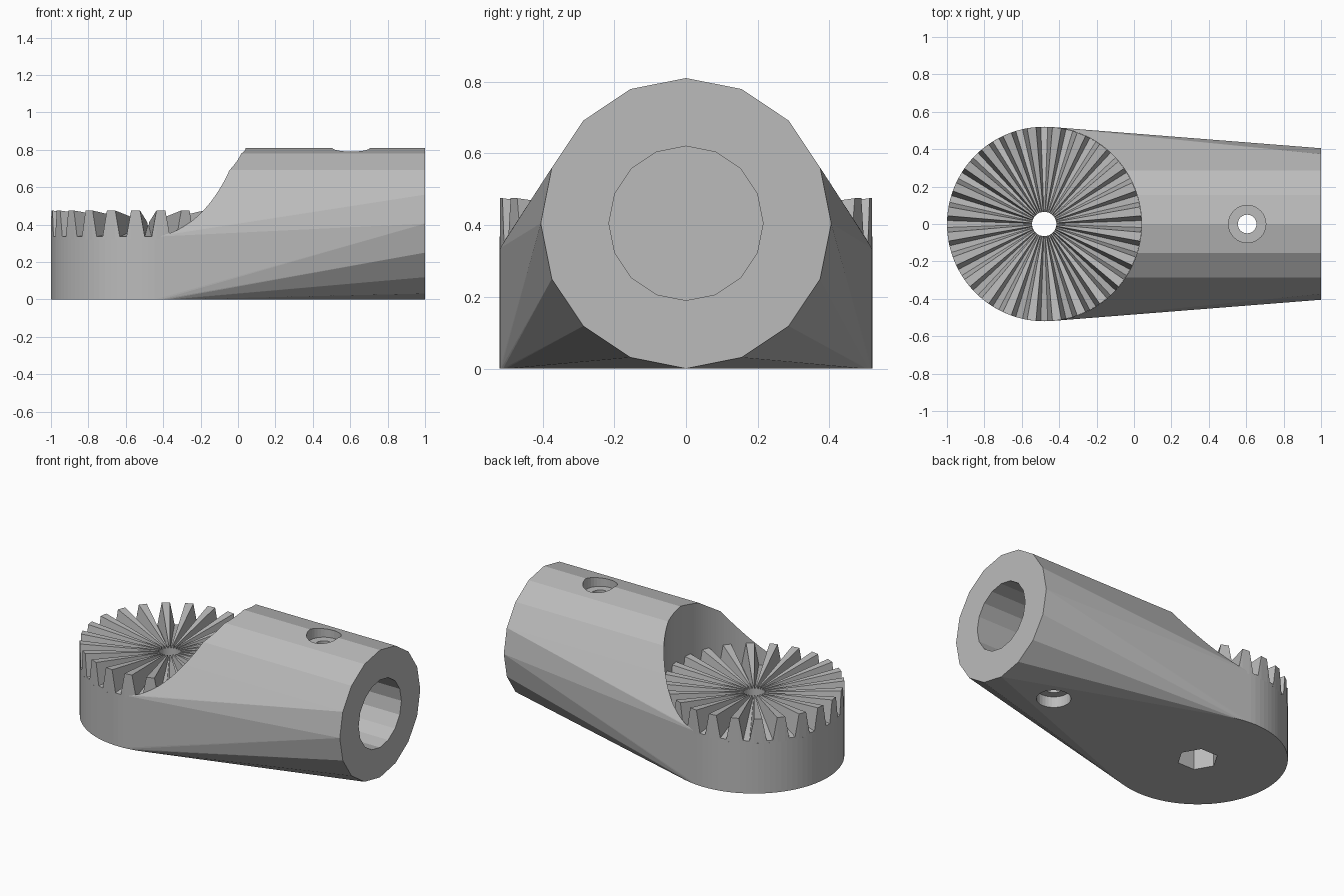
import bpy, bmesh, math
from mathutils import Matrix, Vector

if "Cube" in bpy.data.objects:
    bpy.data.objects.remove(bpy.data.objects["Cube"], do_unlink=True)

DISC_X, DISC_R = -0.48, 0.52      # pivot disc
TUBE_R, AXIS_Z = 0.405, 0.405     # socket tube, also the mating plane of the teeth
SEAT_Z, TOOTH_H = 0.32, 0.07
PIVOT_R, SCREW_X = 0.065, 0.605
TEETH = 24

grey = bpy.data.materials.new("plain_grey")
grey.use_nodes = True
colour = (0.5, 0.5, 0.5, 1)
grey.diffuse_color = colour
grey.node_tree.nodes["Principled BSDF"].inputs["Base Color"].default_value = colour


def make_object(name, bm):
    bmesh.ops.recalc_face_normals(bm, faces=bm.faces)
    mesh = bpy.data.meshes.new(name)
    bm.to_mesh(mesh)
    bm.free()
    mesh.materials.append(grey)
    obj = bpy.data.objects.new(name, mesh)
    bpy.context.scene.collection.objects.link(obj)
    return obj


def add_cylinder(bm, radius, start, end, sides, turn=0):
    """Add a closed cylinder between two points."""
    a, b = Vector(start), Vector(end)
    aim = (b - a).to_track_quat('Z', 'Y').to_matrix().to_4x4()
    spin = Matrix.Rotation(turn, 4, 'Z')
    bmesh.ops.create_cone(bm, cap_ends=True, segments=sides, radius1=radius, radius2=radius,
                          depth=(b - a).length,
                          matrix=Matrix.Translation((a + b) / 2) @ aim @ spin)


def cut(target, radius, start, end, sides, turn=0):
    """Subtract a cylinder from the target and discard the cutter."""
    bm = bmesh.new()
    add_cylinder(bm, radius, start, end, sides, turn)
    cutter = make_object("cutter", bm)
    cutter.hide_render = True
    mod = target.modifiers.new("cut", 'BOOLEAN')
    mod.operation, mod.solver, mod.object = 'DIFFERENCE', 'EXACT', cutter
    bpy.context.view_layer.objects.active = target
    bpy.ops.object.modifier_apply(modifier=mod.name)
    bpy.data.objects.remove(cutter, do_unlink=True)


# Body: hull stretched over the pivot disc and the socket tube
bm = bmesh.new()
add_cylinder(bm, DISC_R, (DISC_X, 0, 0), (DISC_X, 0, 0.335), 96)
add_cylinder(bm, TUBE_R, (DISC_X, 0, AXIS_Z), (1, 0, AXIS_Z), 16)
hull = bmesh.ops.convex_hull(bm, input=bm.verts)
inside = {g for g in hull["geom_interior"] + hull["geom_unused"] if isinstance(g, bmesh.types.BMVert)}
bmesh.ops.delete(bm, geom=list(inside), context='VERTS')
# keep only the outer skin, without the leftover cylinder faces
points = [v.co.copy() for v in bm.verts]
bm.free()
bm = bmesh.new()
for p in points:
    bm.verts.new(p)
bmesh.ops.convex_hull(bm, input=bm.verts)
bmesh.ops.dissolve_limit(bm, angle_limit=0.002, verts=bm.verts, edges=bm.edges)
body = make_object("socket_body", bm)

# Seat for the toothed ring, pivot hole and hexagonal nut pocket
cut(body, DISC_R + 0.0005, (DISC_X, 0, SEAT_Z), (DISC_X, 0, 1), 192)
cut(body, PIVOT_R, (DISC_X, 0, -0.1), (DISC_X, 0, 0.6), 32)
cut(body, 0.12, (DISC_X, 0, -0.1), (DISC_X, 0, 0.15), 6, math.pi / 2)

# Socket bore, cross screw hole and its counterbores
cut(body, 0.215, (0.2, 0, AXIS_Z), (1.1, 0, AXIS_Z), 16)
cut(body, 0.05, (SCREW_X, 0, -0.1), (SCREW_X, 0, 1), 32)
cut(body, 0.1, (SCREW_X, 0, 0.74), (SCREW_X, 0, 1), 32)
cut(body, 0.1, (SCREW_X, 0, -0.1), (SCREW_X, 0, 0.07), 32)

# Toothed ring: radial teeth that taper to the mating plane at the pivot
bm = bmesh.new()
pitch = math.tau / TEETH
valley, crest = 0.0185 / DISC_R, 0.044 / DISC_R
profile = [(-crest, 1), (-valley, -1), (valley, -1), (crest, 1)]
rings = []
for i in range(TEETH):
    for offset, side in profile:
        angle = i * pitch + offset
        c, s = math.cos(angle), math.sin(angle)
        column = []
        for r, top in ((DISC_R, False), (DISC_R, True), (PIVOT_R, True), (PIVOT_R, False)):
            z = AXIS_Z + side * TOOTH_H * r / DISC_R if top else SEAT_Z
            column.append(bm.verts.new((DISC_X + r * c, r * s, z)))
        rings.append(column)
for a, b in zip(rings, rings[1:] + rings[:1]):
    for k in range(4):
        n = (k + 1) % 4
        bm.faces.new((a[k], b[k], b[n], a[n]))
make_object("toothed_ring", bm)
